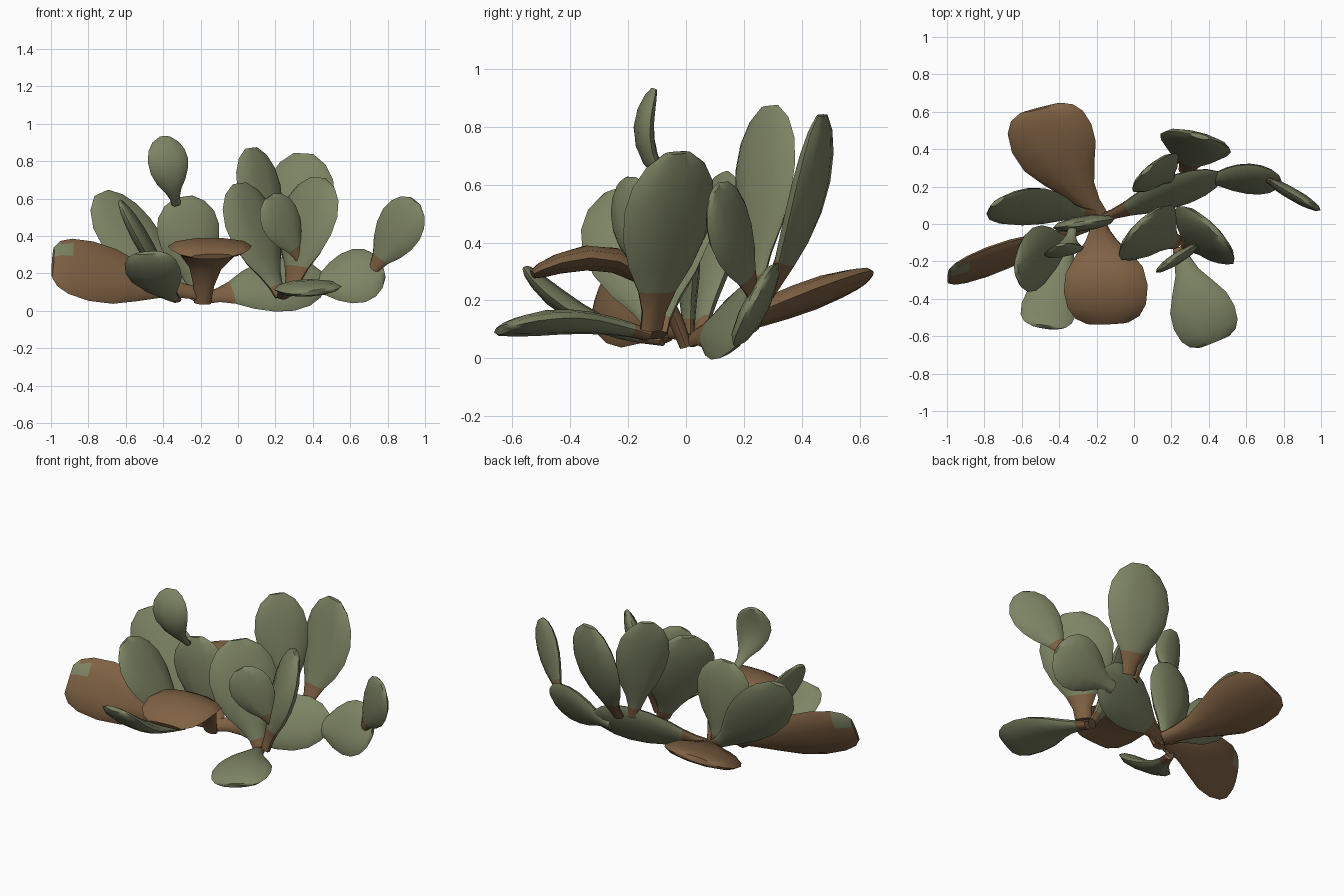
import bpy, bmesh, math
from mathutils import Vector

if "Cube" in bpy.data.objects:
    bpy.data.objects.remove(bpy.data.objects["Cube"])


def material(name, rgb):
    m = bpy.data.materials.new(name)
    m.diffuse_color = (*rgb, 1)
    m.use_nodes = True
    m.node_tree.nodes["Principled BSDF"].inputs["Base Color"].default_value = m.diffuse_color
    return m


GREEN = material("pad_green", (0.205, 0.23, 0.127))
BROWN = material("dry_brown", (0.216, 0.122, 0.058))

# Half-width profile of a pad: (position along pad, width factor, thickness factor)
PROFILE = [(0, .22, .5), (.1, .25, .55), (.22, .41, .7), (.36, .71, .9), (.52, .93, 1),
           (.68, 1, 1), (.82, .9, .85), (.93, .65, .6), (1, .28, .3)]
# Blunter version with a broad end
BLUNT = [(0, .2, .5), (.12, .25, .6), (.26, .38, .75), (.42, .66, .9), (.58, .92, 1),
         (.74, 1, 1), (.88, .93, .8), (.96, .76, .6), (1, .5, .35)]
SIDES = 10


def pad(name, base, tip, width, wdir, brown=0.12, ctrl=None, thick=None, profile=PROFILE):
    """Flattened pad swept along a quadratic curve; the base fraction is brown."""
    b, t = Vector(base), Vector(tip)
    c = Vector(ctrl) if ctrl else (b + t) / 2
    wdir = Vector(wdir)
    thick = thick or width * .24
    bm = bmesh.new()
    rings = []
    for s, fw, ft in profile:
        p = b * (1 - s) ** 2 + c * 2 * s * (1 - s) + t * s * s
        tan = ((c - b) * (1 - s) + (t - c) * s).normalized()
        w = (wdir - tan * wdir.dot(tan)).normalized()
        n = tan.cross(w)
        ring = []
        for k in range(SIDES):
            a = 2 * math.pi * k / SIDES
            ring.append(bm.verts.new(p + w * math.cos(a) * fw * width / 2
                                     + n * math.sin(a) * ft * thick / 2))
        rings.append(ring)
    for i in range(len(rings) - 1):
        r, q = rings[i], rings[i + 1]
        mid = (profile[i][0] + profile[i + 1][0]) / 2
        for k in range(SIDES):
            j = (k + 1) % SIDES
            f = bm.faces.new((r[k], r[j], q[j], q[k]))
            f.material_index = 1 if mid < brown else 0
    bm.faces.new(rings[0][::-1]).material_index = 1 if brown > 0 else 0
    bm.faces.new(rings[-1]).material_index = 1 if brown >= 1 else 0
    bmesh.ops.recalc_face_normals(bm, faces=bm.faces)
    me = bpy.data.meshes.new(name)
    bm.to_mesh(me)
    bm.free()
    me.materials.append(GREEN)
    me.materials.append(BROWN)
    ob = bpy.data.objects.new(name, me)
    bpy.context.collection.objects.link(ob)
    bpy.ops.object.select_all(action='DESELECT')
    ob.select_set(True)
    bpy.context.view_layer.objects.active = ob
    bpy.ops.object.shade_smooth_by_angle(angle=math.radians(50))
    return ob


# Dried brown pads
pad("dry_pad_back", (-.18, .04, .07), (-.5, .62, .28), .46, (.9, .35, .2), 2,
    ctrl=(-.4, .3, .18), thick=.1, profile=BLUNT)
pad("dry_pad_front", (-.19, 0, .04), (-.14, -.53, .29), .45, (1, 0, 0), 2,
    ctrl=(-.16, -.14, .48), thick=.09, profile=BLUNT)
dry_left = pad("dry_pad_left", (-.2, 0, .09), (-.99, -.28, .26), .35, (.05, .45, 1), 2,
               ctrl=(-.6, -.13, .165), profile=BLUNT)
# Small living patch near the upper tip of the left dried pad
for f in dry_left.data.polygons:
    if f.center.x < -.88 and .3 < f.center.z < .365:
        f.material_index = 0

# Left cluster
pad("pad_back_left", (-.22, .05, .08), (-.73, .12, .63), .35, (.55, .5, .55),
    ctrl=(-.54, .08, .27))
pad("pad_middle_left", (-.22, .01, .08), (-.29, 0, .61), .34, (1, .15, 0))
pad("pad_top_left", (-.33, -.03, .57), (-.39, -.11, .93), .22, (1, .2, 0), 0,
    ctrl=(-.37, -.21, .73), thick=.06)
pad("pad_outer_left", (-.33, -.08, .06), (-.63, -.24, .58), .35, (.1, 1, 0))
pad("pad_front_left", (-.33, -.08, .06), (-.48, -.55, .31), .3, (1, -.1, 0),
    ctrl=(-.44, -.38, .1), profile=BLUNT)

# Low pads running to the right
pad("pad_low_centre", (-.17, .03, .07), (.46, .26, .17), .33, (0, .5, .85), .22,
    ctrl=(.14, .15, .13))
pad("pad_low_right", (.36, .24, .12), (.78, .24, .22), .33, (-.1, .45, .85), 0)
pad("pad_far_right", (.71, .24, .2), (.95, .1, .585), .28, (.87, -.5, -.3), .2)

# Upright pads at the back right
pad("pad_tall_back", (.28, .28, .22), (.35, .47, .84), .39, (1, -.25, 0), .2,
    ctrl=(.32, .43, .46))
pad("pad_tall_middle", (.2, .24, .22), (.07, .29, .87), .31, (.75, .65, 0))

# Front right cluster
pad("pad_right_upright", (.28, -.12, .1), (.43, -.03, .71), .43, (-.7, .7, 0), .2)
pad("pad_centre_upright", (.23, -.1, .08), (.01, -.02, .68), .4, (.7, .7, 0),
    ctrl=(.09, -.06, .34))
pad("pad_small_upper", (.34, -.12, .26), (.165, -.22, .61), .25, (.8, .55, .3), .2)
pad("pad_front_right", (.24, -.13, .08), (.43, -.63, .1), .35, (1, .2, .08),
    ctrl=(.32, -.38, .16), profile=BLUNT)
